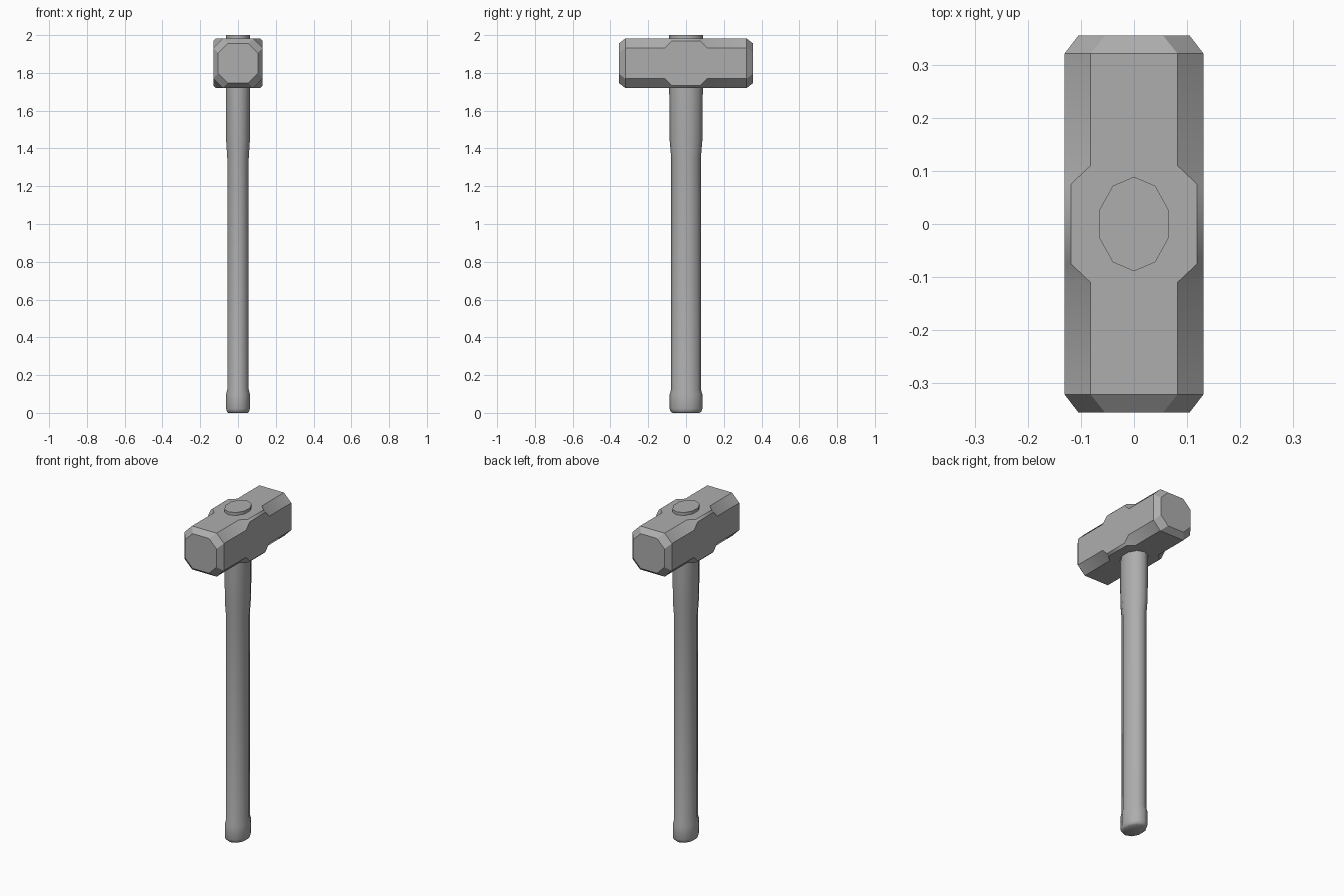
import bpy, bmesh, math

if "Cube" in bpy.data.objects:
    bpy.data.objects.remove(bpy.data.objects["Cube"])

grey = bpy.data.materials.new("dark_grey")
grey.diffuse_color = (0.42, 0.42, 0.42, 1)
grey.use_nodes = True
grey.node_tree.nodes["Principled BSDF"].inputs["Base Color"].default_value = grey.diffuse_color


def loft(name, rings):
    """Skin a list of equal-length point rings into a capped solid."""
    bm = bmesh.new()
    loops = [[bm.verts.new(p) for p in ring] for ring in rings]
    n = len(loops[0])
    for a, b in zip(loops, loops[1:]):
        for i in range(n):
            j = (i + 1) % n
            bm.faces.new((a[i], a[j], b[j], b[i]))
    bm.faces.new(loops[0])
    bm.faces.new(loops[-1])
    bmesh.ops.recalc_face_normals(bm, faces=bm.faces)
    mesh = bpy.data.meshes.new(name)
    bm.to_mesh(mesh)
    bm.free()
    mesh.materials.append(grey)
    obj = bpy.data.objects.new(name, mesh)
    bpy.context.collection.objects.link(obj)
    return obj


def octagon(y, half, chamfer, zc=1.851):
    """Chamfered square in the xz plane."""
    f = half - chamfer
    pts = [(half, -f), (half, f), (f, half), (-f, half),
           (-half, f), (-half, -f), (-f, -half), (f, -half)]
    return [(x, y, zc + z) for x, z in pts]


def oval(z, scale):
    """Ten-sided oval with a point on the y axis."""
    angles = [math.pi / 2 + math.tau * i / 10 for i in range(10)]
    return [(0.068 * scale * math.cos(a), 0.089 * scale * math.sin(a), z)
            for a in angles]


# Hammer head: chamfered bar, nearly square at the eye, mirrored front to back
half_head = [(0.355, 0.105, 0.050), (0.321, 0.131, 0.049),
             (0.110, 0.131, 0.049), (0.075, 0.131, 0.012)]
sections = [(-y, h, c) for y, h, c in half_head] + half_head[::-1]
head = loft("hammer_head", [octagon(*s) for s in sections]).data

# Smooth only along the chamfer strips around the eye, every other edge is crisp
bm = bmesh.new()
bm.from_mesh(head)
for face in bm.faces:
    face.smooth = True
for edge in bm.edges:
    a, b = (v.co.y for v in edge.verts)
    edge.smooth = abs(a - b) < 1e-5 and abs(a) < 0.2
bm.to_mesh(head)
bm.free()

# Handle: rounded butt, slim shaft, swelling towards the head and passing through
profile = [(0.0, 0.80), (0.007, 0.91), (0.022, 0.97), (0.10, 0.97),
           (0.125, 0.88), (1.35, 0.88), (1.44, 0.97), (1.72, 1.0), (2.0, 1.0)]
handle = loft("handle", [oval(z, s) for z, s in profile])
bpy.context.view_layer.objects.active = handle
handle.select_set(True)
bpy.ops.object.shade_smooth_by_angle(angle=math.radians(60))
